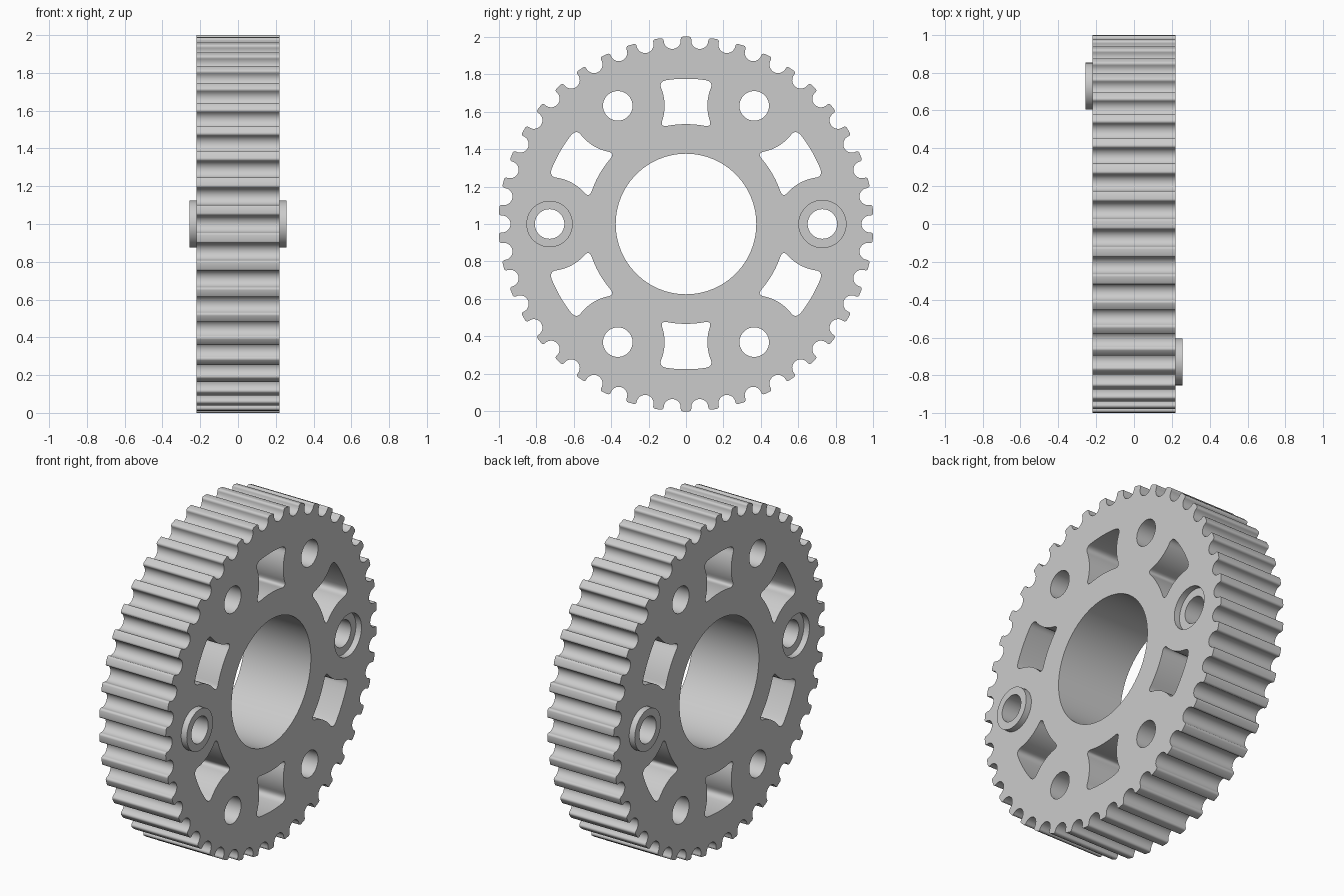
import bpy, bmesh, math
from mathutils import Matrix, Vector

if "Cube" in bpy.data.objects:
    bpy.data.objects.remove(bpy.data.objects["Cube"])

TEETH = 42
HALF = 0.22            # half width of the wheel
BOSS = 0.037           # boss height and counterbore depth
HOLE_R, HOLE_PCD = 0.079, 0.728
# local x -> world y, local y -> world z, local z -> world x, centre raised to z = 1
AXLE = Matrix(((0, 0, 1, 0), (1, 0, 0, 0), (0, 1, 0, 1), (0, 0, 0, 1)))

grey = bpy.data.materials.new("light grey metal")
grey.diffuse_color = (0.6, 0.6, 0.6, 1)
grey.use_nodes = True
grey.node_tree.nodes["Principled BSDF"].inputs["Base Color"].default_value = grey.diffuse_color


def polar(r, a):
    return Vector((r * math.cos(a), r * math.sin(a)))


def arc(c, r, a0, a1, n):
    return [Vector(c) + polar(r, a0 + (a1 - a0) * i / n) for i in range(n + 1)]


def circle(c, r, n):
    return arc(c, r, 0, 2 * math.pi, n)[:-1]


def turn(pts, a):
    rot = Matrix.Rotation(a, 2)
    return [rot @ p for p in pts]


def finish(ob):
    ob.data.materials.clear()
    ob.data.materials.append(grey)
    bpy.ops.object.select_all(action='DESELECT')
    ob.select_set(True)
    bpy.context.view_layer.objects.active = ob
    bpy.ops.object.shade_smooth_by_angle(angle=math.radians(32))


def toothed_rim():
    # one rounded groove, from crest middle to the next crest
    w, f, d = 0.0455, 0.013, 0.0635
    pi = math.pi
    right = arc((w + f, 1 - f - 0.0017), f, pi / 2, pi, 4)
    bowl = arc((0, 1 - d + w), w, 0, -pi, 14)
    left = [Vector((-p.x, p.y)) for p in reversed(right)]
    crest = [polar(1, pi / 2 - pi / TEETH)]
    groove = crest + right + bowl + left
    pts = []
    for k in range(TEETH):
        pts += turn(groove, (k + 0.5) * 2 * pi / TEETH)
    return pts


def window():
    # four arcs (outer, left, inner, right) joined by rounded corners
    r_out, r_in, r_side, trim = 0.775, 0.533, 0.250, 0.05
    hole = polar(HOLE_PCD, math.radians(60))

    def half_angle(r):
        c = (r * r + HOLE_PCD ** 2 - r_side ** 2) / (2 * r * HOLE_PCD)
        return math.radians(30) - math.acos(c)

    up = math.pi / 2
    ho, hi = half_angle(r_out), half_angle(r_in)
    c_out, c_in = polar(r_out, up - ho) - hole, polar(r_in, up - hi) - hole
    a_out = math.atan2(c_out.y, c_out.x) % (2 * math.pi)
    a_in = math.atan2(c_in.y, c_in.x) % (2 * math.pi)
    ts = trim / r_side
    # runs from the inner corner up to the outer corner
    right = arc(hole, r_side, a_in - ts, a_out + ts, 10)
    left = [Vector((-p.x, p.y)) for p in reversed(right)]
    to, ti = ho - trim / r_out, hi - trim / r_in
    outer = arc((0, 0), r_out, up - to, up + to, 6)
    inner = arc((0, 0), r_in, up + ti, up - ti, 6)
    corners = [polar(r_out, up + ho), polar(r_in, up + hi),
               polar(r_in, up - hi), polar(r_out, up - ho)]
    sides, pts = [outer, left, inner, right], []
    for i, side in enumerate(sides):
        a, b, c = side[-1], corners[i], sides[(i + 1) % 4][0]
        pts += side
        pts += [a * (1 - t) ** 2 + b * 2 * t * (1 - t) + c * t * t
                for t in (0.14, 0.28, 0.4, 0.5, 0.6, 0.72, 0.86)]
    return pts


# wheel body: filled outline with bore, windows and bolt holes
loops = [toothed_rim(), circle((0, 0), 0.375, 96)]
for k in range(6):
    a = k * math.pi / 3
    loops.append(circle(polar(HOLE_PCD, a), HOLE_R, 40))
    loops.append(turn(window(), a))

curve = bpy.data.curves.new("outline", 'CURVE')
curve.dimensions, curve.fill_mode, curve.extrude = '2D', 'BOTH', HALF
for pts in loops:
    s = curve.splines.new('POLY')
    s.points.add(len(pts) - 1)
    for q, p in zip(s.points, pts):
        q.co = (p.x, p.y, 0, 1)
    s.use_cyclic_u = True
body = bpy.data.objects.new("pulley_body", curve)
bpy.context.collection.objects.link(body)
bpy.context.view_layer.objects.active = body
body.select_set(True)
bpy.ops.object.convert(target='MESH')
body = bpy.context.view_layer.objects.active
bm = bmesh.new()
bm.from_mesh(body.data)
bmesh.ops.remove_doubles(bm, verts=bm.verts, dist=1e-5)
bm.transform(AXLE)
bmesh.ops.recalc_face_normals(bm, faces=bm.faces)
bm.to_mesh(body.data)
bm.free()

# counterbores: one on each face, opposite the boss
for side in (1, -1):
    bm = bmesh.new()
    bmesh.ops.create_cone(bm, cap_ends=True, segments=56, radius1=0.126,
                          radius2=0.126, depth=2 * BOSS)
    bm.transform(AXLE @ Matrix.Translation((side * HOLE_PCD, 0, side * HALF)))
    me = bpy.data.meshes.new("counterbore_cutter")
    bm.to_mesh(me)
    bm.free()
    cutter = bpy.data.objects.new("counterbore_cutter", me)
    bpy.context.collection.objects.link(cutter)
    cutter.hide_render = True
    mod = body.modifiers.new("counterbore", 'BOOLEAN')
    mod.operation, mod.solver, mod.object = 'DIFFERENCE', 'EXACT', cutter
    bpy.context.view_layer.objects.active = body
    bpy.ops.object.modifier_apply(modifier=mod.name)
    bpy.data.objects.remove(cutter)
finish(body)

# locating bosses: lathed rings around one hole on each face
for name, side in (("right_boss", 1), ("left_boss", -1)):
    bm = bmesh.new()
    prof = [(0.124, 0), (0.124, BOSS), (HOLE_R, BOSS), (HOLE_R, 0)]
    vs = [bm.verts.new((r, 0, h)) for r, h in prof]
    es = [bm.edges.new(e) for e in zip(vs, vs[1:])]
    bmesh.ops.spin(bm, geom=vs + es, cent=(0, 0, 0), axis=(0, 0, 1),
                   angle=2 * math.pi, steps=40, use_merge=True)
    bmesh.ops.remove_doubles(bm, verts=bm.verts, dist=1e-5)
    flip = Matrix.Identity(4) if side > 0 else Matrix.Rotation(math.pi, 4, 'X')
    bm.transform(AXLE @ Matrix.Translation((-side * HOLE_PCD, 0, side * HALF)) @ flip)
    bmesh.ops.recalc_face_normals(bm, faces=bm.faces)
    # outward check on the flat ring face
    ring = max(bm.faces, key=lambda f: f.calc_center_median().x * side)
    if ring.normal.x * side < 0:
        bmesh.ops.reverse_faces(bm, faces=bm.faces)
    me = bpy.data.meshes.new(name)
    bm.to_mesh(me)
    bm.free()
    ob = bpy.data.objects.new(name, me)
    bpy.context.collection.objects.link(ob)
    finish(ob)
